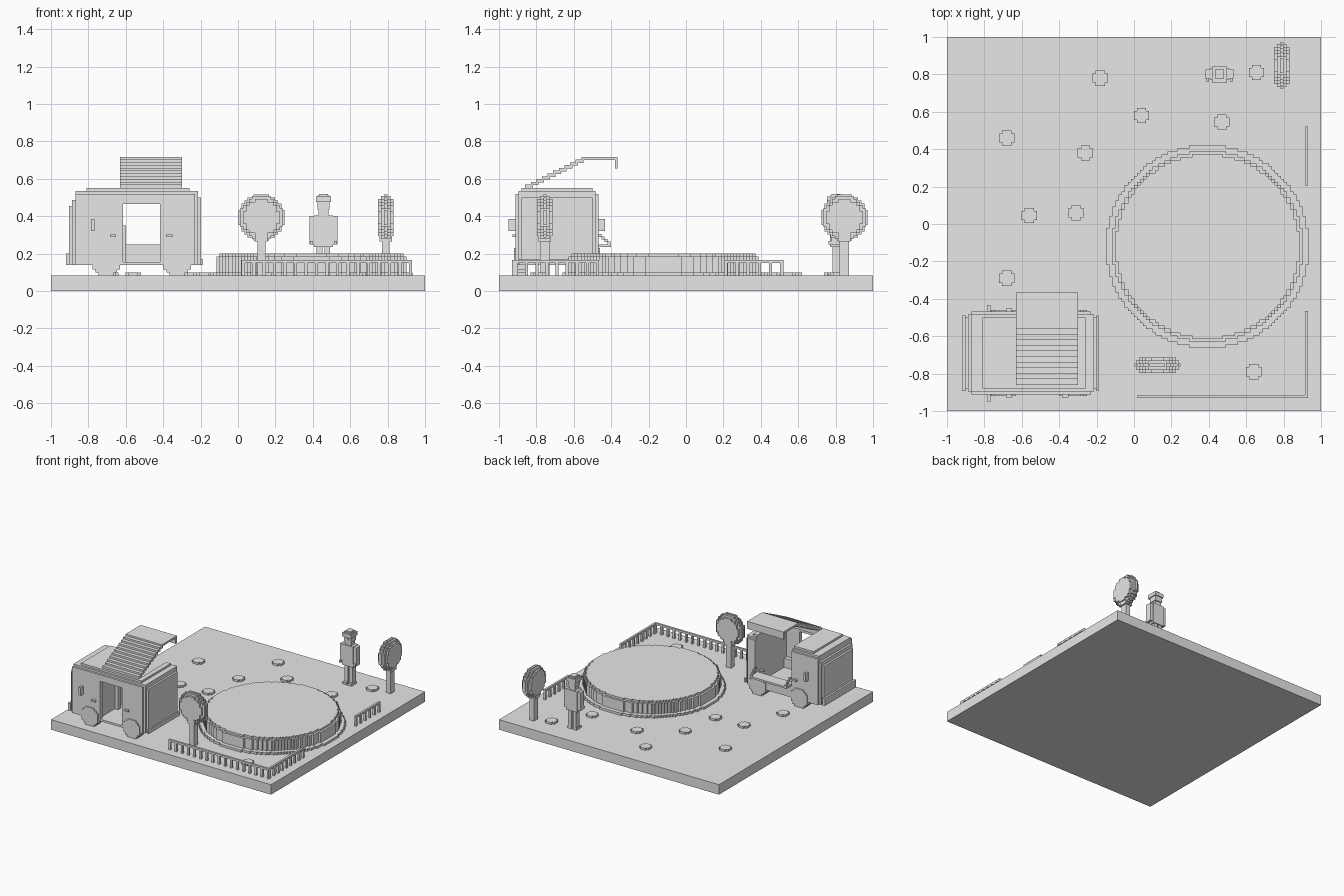
import bpy, bmesh
from mathutils import Vector

if "Cube" in bpy.data.objects:
    bpy.data.objects.remove(bpy.data.objects["Cube"], do_unlink=True)

V = 1 / 61          # size of one step
GROUND = 5 * V

grey = bpy.data.materials.new("light_grey")
grey.use_nodes = True
grey.diffuse_color = (0.8, 0.8, 0.8, 1)
grey.node_tree.nodes["Principled BSDF"].inputs["Base Color"].default_value = (0.8, 0.8, 0.8, 1)


def finish(name, bm):
    bmesh.ops.recalc_face_normals(bm, faces=bm.faces)
    mesh = bpy.data.meshes.new(name)
    bm.to_mesh(mesh)
    bm.free()
    mesh.materials.append(grey)
    obj = bpy.data.objects.new(name, mesh)
    bpy.context.collection.objects.link(obj)
    return obj


def add_box(bm, xs, ys, zs):
    verts = bmesh.ops.create_cube(bm, size=1)["verts"]
    for v in verts:
        v.co = [lo + (c + 0.5) * (hi - lo) for c, (lo, hi) in zip(v.co, (xs, ys, zs))]


def boxes(name, *parts):
    bm = bmesh.new()
    for part in parts:
        add_box(bm, *part)
    return finish(name, bm)


def add_disc(bm, center, radius, depth, axis):
    """Round plate with a stair-stepped rim, centred on the point."""
    n = round(2 * radius / V)
    half = n / 2
    right = []
    for j in range(n):
        b = j + 0.5 - half
        w = sum((i + 0.5 - half) ** 2 + b * b <= half * half for i in range(n)) / 2
        for p in ((w, j - half), (w, j + 1 - half)):
            right.append(p)
    outline = right + [(-a, b) for a, b in reversed(right)]
    clean = []
    for i, p in enumerate(outline):      # drop points on straight runs
        q, r = outline[i - 1], outline[(i + 1) % len(outline)]
        if not (q[0] == p[0] == r[0] or q[1] == p[1] == r[1]):
            clean.append(p)

    def place(a, b, c):
        offset = {"x": (c, a, b), "y": (a, c, b), "z": (a, b, c)}[axis]
        return Vector(center) + Vector(offset)

    rings = [[bm.verts.new(place(a * V, b * V, s * depth / 2)) for a, b in clean] for s in (-1, 1)]
    for ring in rings:
        bm.faces.new(ring)
    for i in range(len(clean)):
        bm.faces.new((rings[0][i - 1], rings[0][i], rings[1][i], rings[1][i - 1]))


def discs(name, axis, *parts):
    bm = bmesh.new()
    for center, radius, depth in parts:
        add_disc(bm, center, radius, depth, axis)
    return finish(name, bm)


# Ground slab and round platform
boxes("ground", ((-1, 1), (-1, 1), (0, GROUND)))
levels = [(0.54, GROUND, 0.1), (0.508, 0.1, 0.184), (0.492, 0.184, 0.2)]
discs("round_platform", "z",
      *[((0.393, -0.12, (a + b) / 2), r, b - a) for r, a, b in levels])

# Low stepping stones
stones = [(-0.18, 0.78), (0.04, 0.58), (-0.26, 0.38), (-0.68, 0.46), (-0.56, 0.045),
          (-0.31, 0.06), (-0.68, -0.29), (0.47, 0.545), (0.655, 0.81), (0.64, -0.79)]
discs("stepping_stones", "z", *[((x, y, GROUND + V / 2), 2.5 * V, V) for x, y in stones])


# Picket fences
def fence(name, start, end, fixed, along_x):
    bm = bmesh.new()

    def piece(lo, hi, z0, z1):
        run, side = (lo, hi), (fixed, fixed + V)
        add_box(bm, *((run, side) if along_x else (side, run)), (z0, z1))

    piece(start, end, 0.15, 0.166)
    count = round((end - start) / (3.5 * V))
    for i in range(count + 1):
        p = start + (end - start - V) * i / count
        piece(p, p + V, GROUND, 0.15)
    finish(name, bm)


fence("front_fence", 0.02, 0.93, -0.93, True)
fence("side_fence_front", -0.914, -0.465, 0.914, False)
fence("side_fence_back", 0.205, 0.52, 0.914, False)


# Flat round trees
def tree(name, x, y, axis):
    discs(name + "_crown", axis,
          *[((x, y, 0.393), r * V, t * V) for r, t in ((7.5, 1), (7, 3), (6, 5))])
    boxes(name + "_trunk",
          ((x - 0.021, x + 0.021), (y - 0.025, y + 0.025), (GROUND, 0.3)),
          ((x - 0.033, x + 0.033), (y - 0.033, y + 0.033), (0.265, 0.295)))


tree("front_tree", 0.125, -0.755, "y")
tree("back_tree", 0.79, 0.847, "x")

# Standing person
px, py = 0.457, 0.802
for side, s in (("left", 1), ("right", -1)):
    def span(a, b):
        return tuple(sorted((px + s * a, px + s * b)))
    boxes(side + "_leg",
          (span(0.006, 0.036), (py - 0.02, py + 0.024), (GROUND, 0.25)),
          (span(0.006, 0.04), (py - 0.04, py + 0.024), (GROUND, 0.1)))
    boxes(side + "_arm",
          (span(0.05, 0.075), (py - 0.025, py + 0.025), (0.25, 0.4)),
          (span(0.055, 0.072), (py - 0.04, py + 0.01), (0.25, 0.268)))
boxes("torso", ((px - 0.05, px + 0.05), (py - 0.033, py + 0.033), (0.235, 0.405)))
boxes("head",
      ((px - 0.027, px + 0.027), (py - 0.025, py + 0.025), (0.4, 0.44)),
      ((px - 0.033, px + 0.033), (py - 0.033, py + 0.033), (0.435, 0.51)),
      ((px - 0.041, px + 0.041), (py - 0.047, py + 0.041), (0.475, 0.505)),
      ((px - 0.025, px + 0.025), (py - 0.025, py + 0.025), (0.505, 0.52)),
      ((px - 0.01, px + 0.01), (py - 0.04, py), (0.452, 0.466)))

# Van ends, built as nested blocks for stepped corners
Y0, Y1, LOW = -0.912, -0.468, 0.139
TOP = 0.551


def inset(d):
    return (Y0 + d, Y1 - d)


boxes("van_cab",
      ((-0.904, -0.63), inset(2 * V), (LOW, 0.455)),
      ((-0.887, -0.63), inset(V), (LOW, 0.487)),
      ((-0.87, -0.63), inset(0), (LOW, 0.519)),
      ((-0.87, -0.63), inset(V), (LOW, 0.535)),
      ((-0.81, -0.63), inset(2 * V), (LOW, TOP)))
boxes("van_rear",
      ((-0.3, -0.198), inset(2 * V), (LOW, 0.5)),
      ((-0.3, -0.214), inset(V), (LOW, 0.535)),
      ((-0.3, -0.23), inset(0), (LOW, 0.519)),
      ((-0.3, -0.26), inset(2 * V), (LOW, TOP)))
boxes("bumpers",
      ((-0.92, -0.9), inset(0.02), (LOW, 0.2)),
      ((-0.2, -0.187), inset(0.02), (LOW, 0.172)))

# Van middle: floor, front wall with doorway, low counter wall
wall = (Y0, Y0 + 2 * V)
boxes("van_floor", ((-0.63, -0.3), inset(0), (LOW, 0.155)))
boxes("door_wall",
      ((-0.63, -0.615), wall, (LOW, 0.519)),
      ((-0.417, -0.3), wall, (LOW, 0.519)),
      ((-0.615, -0.417), wall, (0.465, 0.519)),
      ((-0.63, -0.3), (Y0 + V, Y0 + 3 * V), (0.5, 0.535)),
      ((-0.63, -0.3), (Y0 + 2 * V, Y0 + 4 * V), (0.5, TOP)))
boxes("counter_wall", ((-0.63, -0.3), (Y1 - 2 * V, Y1), (LOW, 0.25)))
boxes("inner_box", ((-0.63, -0.6), (-0.7, -0.66), (0.155, 0.35)))
boxes("serving_shelf", ((-0.63, -0.3), (Y1, -0.402), (0.235, 0.25)))

# Stepped braces holding the shelf
braces = []
for x in (-0.63, -0.3 - V):
    for i in range(4):
        y = Y1 + i * V
        braces.append(((x, x + V), (y, y + V), (0.29 - i * 0.0135, 0.305 - i * 0.0135)))
boxes("shelf_braces", *braces)

# Raised stepped roof hatch
steps = 10
run, rise = 0.3 / steps, (0.7 - TOP) / steps
hatch = [((-0.63, -0.3), (-0.86 + i * run, -0.86 + (i + 1) * run + 0.012),
          (TOP + i * rise, TOP + (i + 1) * rise + 0.003)) for i in range(steps)]
hatch += [((-0.63, -0.3), (-0.56, -0.365), (0.7, 0.716)),
          ((-0.63, -0.3), (-0.38, -0.365), (0.655, 0.716))]
boxes("roof_hatch", *hatch)

# Wheels, handles and mirrors on both sides of the van
for side, edge, s in (("front", Y0, -1), ("back", Y1, 1)):
    discs(side + "_wheels", "y",
          *[((x, edge - s * 0.03, GROUND + 4.5 * V), 4.5 * V, 0.075) for x in (-0.705, -0.325)])
    out = tuple(sorted((edge, edge + s * V)))
    boxes(side + "_handles", *[((x, x + 0.034), out, (0.288, 0.302)) for x in (-0.685, -0.385)])
    far = tuple(sorted((edge, edge + s * 0.036)))
    boxes(side + "_mirror", ((-0.785, -0.767), far, (0.32, 0.386)))
